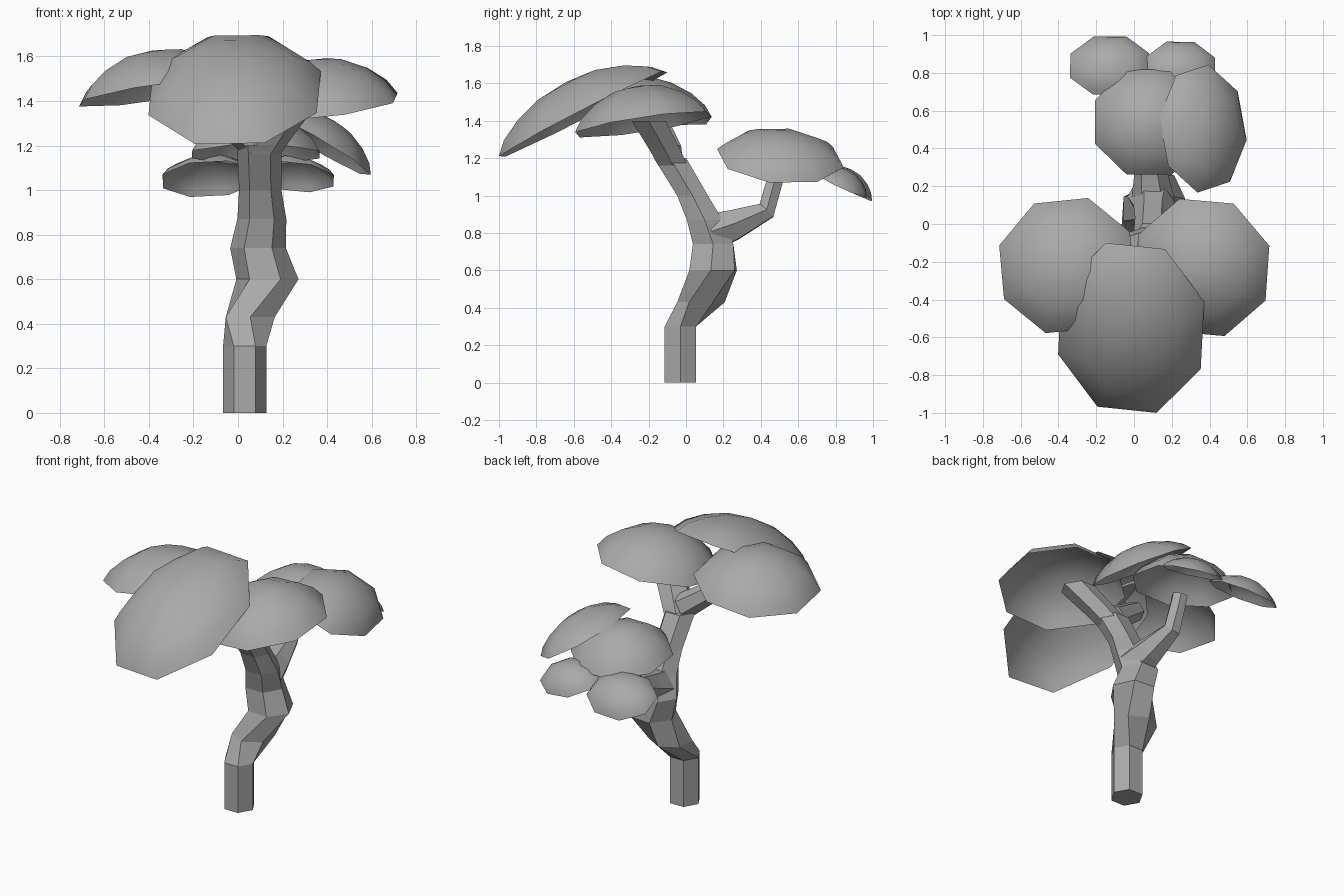
import bpy, bmesh, math
from mathutils import Vector

old = bpy.data.objects.get("Cube")
if old:
    bpy.data.objects.remove(old, do_unlink=True)

grey = bpy.data.materials.new("plain_grey")
grey.use_nodes = True
colour = (0.4, 0.4, 0.4, 1)
grey.diffuse_color = colour
grey.node_tree.nodes["Principled BSDF"].inputs["Base Color"].default_value = colour
UP = Vector((0, 0, 1))


def finish(name, bm, smooth=False):
    bmesh.ops.recalc_face_normals(bm, faces=bm.faces)
    mesh = bpy.data.meshes.new(name)
    bm.to_mesh(mesh)
    bm.free()
    mesh.materials.append(grey)
    obj = bpy.data.objects.new(name, mesh)
    bpy.context.collection.objects.link(obj)
    if smooth:
        bpy.ops.object.select_all(action="DESELECT")
        obj.select_set(True)
        bpy.context.view_layer.objects.active = obj
        bpy.ops.object.shade_smooth_by_angle(angle=math.radians(55))


def ring(bm, centre, rx, ry, sides, normal, spin=0.0, lift=0.0):
    turn = UP.rotation_difference(normal)
    verts = []
    for i in range(sides):
        a = math.tau * i / sides + math.radians(spin)
        p = Vector((rx * math.cos(a), ry * math.sin(a), lift))
        verts.append(bm.verts.new(centre + turn @ p))
    return verts


def bridge(bm, low, high):
    n = len(low)
    for i in range(n):
        j = (i + 1) % n
        bm.faces.new((low[i], low[j], high[j], high[i]))


def limb(name, path, level=True):
    """Six-sided tube through (x, y, z, radius, optional twist) stations."""
    bm = bmesh.new()
    pts = [Vector(p[:3]) for p in path]
    rings = []
    for i, p in enumerate(path):
        along = pts[min(i + 1, len(pts) - 1)] - pts[max(i - 1, 0)]
        normal = UP if level else along.normalized()
        twist = p[4] if len(p) > 4 else 0
        rings.append(ring(bm, pts[i], p[3], p[3], 6, normal, twist))
    for a, b in zip(rings, rings[1:]):
        bridge(bm, a, b)
    bm.faces.new(rings[0])
    bm.faces.new(rings[-1])
    finish(name, bm)


def canopy(name, centre, normal, rx, ry, height, spin=22.5):
    """Tilted eight-sided dome, hollow and open below."""
    bm = bmesh.new()
    centre, normal = Vector(centre), Vector(normal).normalized()
    profile = ((1, 0), (0.88, 0.32), (0.66, 0.64), (0.35, 0.91))
    rings = [ring(bm, centre, rx * r, ry * r, 8, normal, spin, height * h)
             for r, h in profile]
    for a, b in zip(rings, rings[1:]):
        bridge(bm, a, b)
    tip = bm.verts.new(centre + normal * height)
    for i in range(8):
        bm.faces.new((rings[-1][i], rings[-1][(i + 1) % 8], tip))
    finish(name, bm, smooth=True)


# Crooked trunk and its branches
limb("trunk", [(0.03, -0.03, 0, 0.097), (0.03, -0.03, 0.3, 0.097),
               (0.055, 0.08, 0.43, 0.127, -30), (0.132, 0.145, 0.6, 0.14, -5),
               (0.09, 0.145, 0.74, 0.125), (0.107, 0.1, 0.87, 0.11),
               (0.1, 0.035, 1.0, 0.095), (0.095, -0.085, 1.2, 0.1)])
limb("left_fork", [(0.1, -0.07, 1.16, 0.09), (0.15, -0.11, 1.24, 0.095),
                   (0.26, -0.2, 1.4, 0.105)])
limb("right_fork", [(0.08, -0.09, 1.22, 0.08), (-0.13, -0.14, 1.37, 0.06)], level=False)
limb("back_branch", [(0.1, 0.13, 0.8, 0.115), (0.09, 0.26, 0.845, 0.09),
                     (0.07, 0.43, 0.92, 0.057), (0.06, 0.475, 1.08, 0.05),
                     (0.06, 0.49, 1.13, 0.05)], level=False)

# Large canopies at the front
canopy("front_canopy", (-0.015, -0.55, 1.435), (-0.06, -0.46, 0.89), 0.41, 0.53, 0.195, 18)
canopy("right_canopy", (-0.355, -0.22, 1.44), (-0.15, 0.1, 1), 0.38, 0.375, 0.19, 28)
canopy("left_canopy", (0.36, -0.23, 1.38), (-0.11, -0.15, 1), 0.378, 0.385, 0.21, 18)

# Smaller canopies at the back
canopy("back_canopy", (0.08, 0.54, 1.16), (0, 0.15, 1), 0.31, 0.305, 0.18)
canopy("back_left_canopy", (0.365, 0.505, 1.2), (0.5, 0.08, 0.85), 0.27, 0.345, 0.13, 36)
canopy("rear_right_canopy", (-0.13, 0.84, 1.05), (-0.05, 0.45, 0.9), 0.225, 0.185, 0.1)
canopy("rear_left_canopy", (0.25, 0.83, 1.06), (0.1, 0.42, 0.9), 0.195, 0.16, 0.085)
